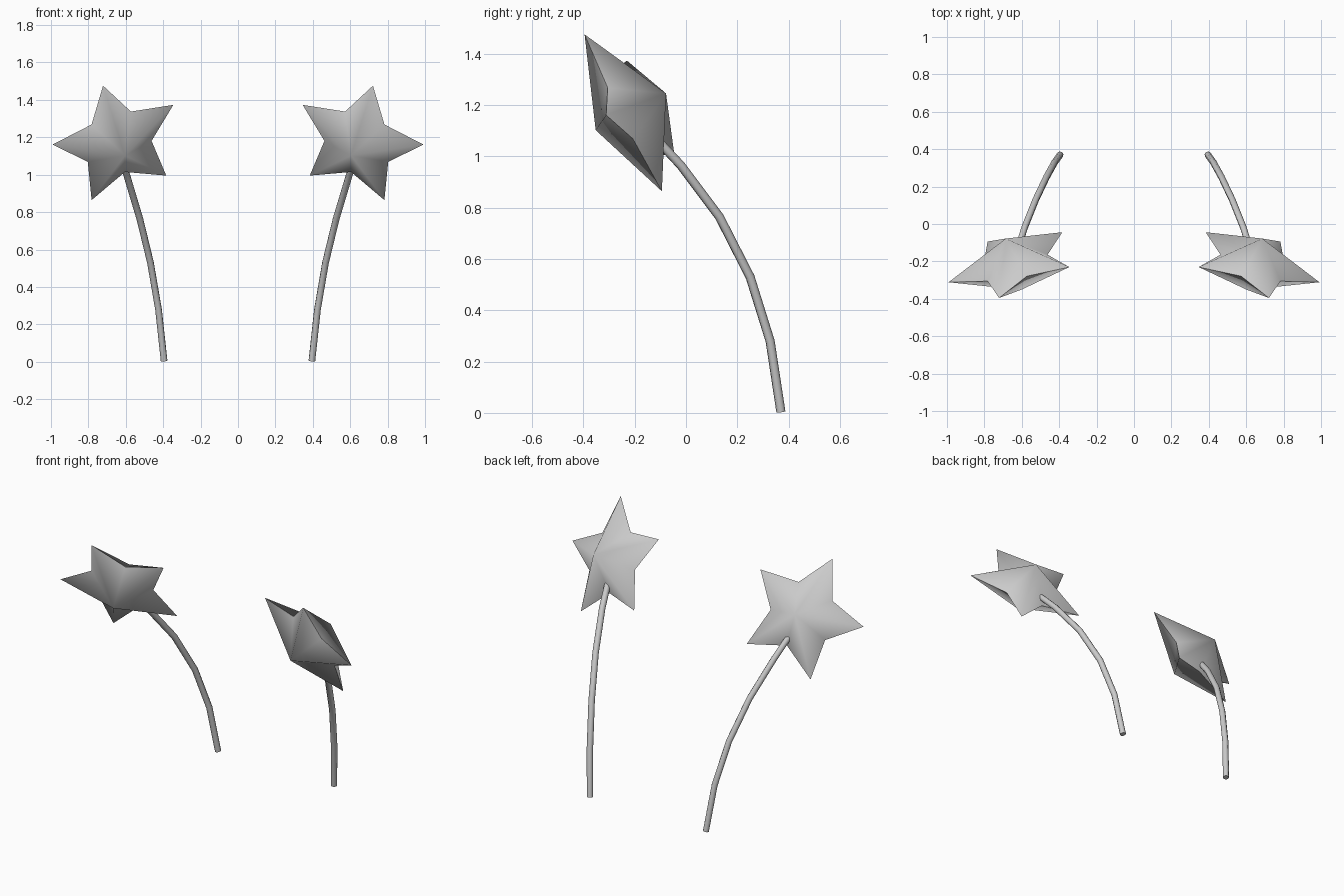
import bpy, bmesh, math
from mathutils import Vector

cube = bpy.data.objects.get("Cube")
if cube:
    bpy.data.objects.remove(cube, do_unlink=True)

grey = bpy.data.materials.new("light grey")
grey.use_nodes = True
COLOUR = (0.6, 0.6, 0.6, 1)
grey.diffuse_color = COLOUR
grey.node_tree.nodes["Principled BSDF"].inputs["Base Color"].default_value = COLOUR


def add_object(name, mesh):
    obj = bpy.data.objects.new(name, mesh)
    bpy.context.collection.objects.link(obj)
    mesh.materials.clear()
    mesh.materials.append(grey)
    return obj


# Puffed five-pointed star: a rim of tips and notches between two apexes
def make_star(name, side):
    def place(p):
        return Vector((side * p.x, p.y, p.z))

    centre = Vector((0.645, -0.215, 1.174))
    normal = Vector((0.255, 0.857, 0.448)).normalized()
    up = Vector((0.075, -0.177, 0.296))
    up = (up - normal * up.dot(normal)).normalized()
    across = normal.cross(up)
    outer, inner, half_depth = 0.36, 0.19, 0.16

    bm = bmesh.new()
    rim = []
    for i in range(10):
        a = i * math.pi / 5
        r = inner if i % 2 else outer
        rim.append(bm.verts.new(place(centre + r * (math.cos(a) * up + math.sin(a) * across))))
    for sign in (-1, 1):
        apex = bm.verts.new(place(centre + sign * half_depth * normal))
        for i in range(10):
            bm.faces.new((rim[i], rim[(i + 1) % 10], apex))
    bmesh.ops.recalc_face_normals(bm, faces=bm.faces)
    # Soft ridges, crisp rim
    for f in bm.faces:
        f.smooth = True
    for e in bm.edges:
        e.smooth = not (e.verts[0] in rim and e.verts[1] in rim)
    mesh = bpy.data.meshes.new(name)
    bm.to_mesh(mesh)
    bm.free()
    add_object(name, mesh)


# Bent round stalk, its top buried in the star
def make_stalk(name, side):
    path = [(0.395, 0.37, 0.004), (0.425, 0.328, 0.28), (0.468, 0.25, 0.53),
            (0.525, 0.13, 0.765), (0.585, -0.02, 0.965), (0.607, -0.09, 1.04),
            (0.625, -0.15, 1.1)]
    curve = bpy.data.curves.new(name + " path", "CURVE")
    curve.dimensions = "3D"
    curve.bevel_depth = 0.018
    curve.bevel_resolution = 2
    curve.use_fill_caps = True
    spline = curve.splines.new("POLY")
    spline.points.add(len(path) - 1)
    for point, (x, y, z) in zip(spline.points, path):
        point.co = (side * x, y, z, 1)
    temp = bpy.data.objects.new(name + " path", curve)
    bpy.context.collection.objects.link(temp)
    deps = bpy.context.evaluated_depsgraph_get()
    mesh = bpy.data.meshes.new_from_object(temp.evaluated_get(deps))
    bpy.data.objects.remove(temp, do_unlink=True)
    bm = bmesh.new()
    bm.from_mesh(mesh)
    bmesh.ops.remove_doubles(bm, verts=bm.verts, dist=0.0005)
    bmesh.ops.recalc_face_normals(bm, faces=bm.faces)
    bm.to_mesh(mesh)
    bm.free()
    obj = add_object(name, mesh)
    bpy.ops.object.select_all(action="DESELECT")
    obj.select_set(True)
    bpy.context.view_layer.objects.active = obj
    bpy.ops.object.shade_smooth_by_angle(angle=math.radians(50))


for label, side in (("left", 1), ("right", -1)):
    make_star(label + "_star", side)
    make_stalk(label + "_stalk", side)
